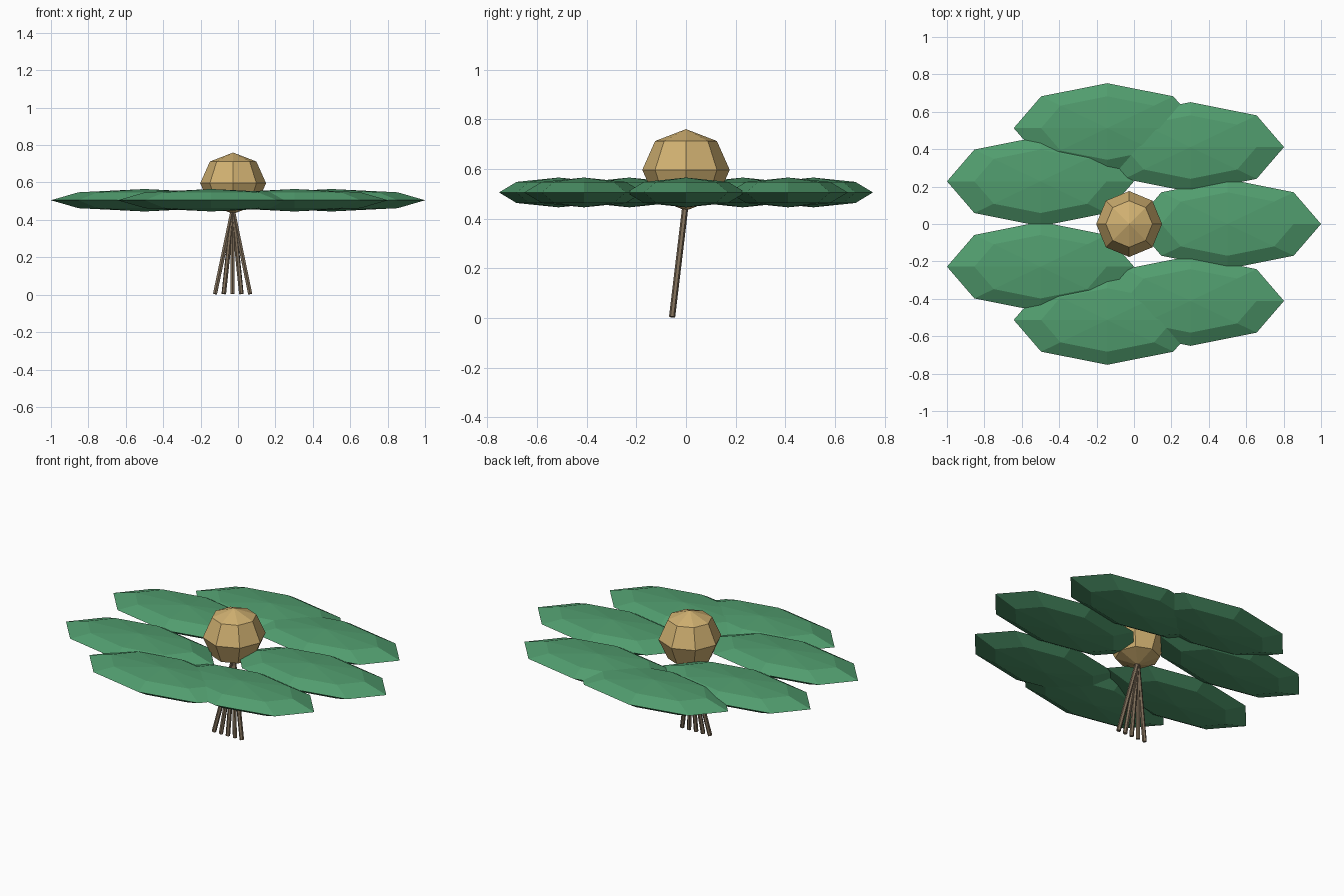
import bpy, math
from mathutils import Vector

if "Cube" in bpy.data.objects:
    bpy.data.objects.remove(bpy.data.objects["Cube"])

CX = -0.026  # ring centre in x


def material(name, rgb):
    m = bpy.data.materials.new(name)
    m.diffuse_color = (*rgb, 1)
    m.use_nodes = True
    m.node_tree.nodes["Principled BSDF"].inputs["Base Color"].default_value = m.diffuse_color
    return m


GREEN = material("leaf green", (0.082, 0.335, 0.156))
TAN = material("pale tan", (0.63, 0.435, 0.165))
BROWN = material("stem brown", (0.21, 0.155, 0.1))


def finish(name, mat):
    ob = bpy.context.object
    ob.name = name
    ob.data.materials.append(mat)
    return ob


def ellipsoid(name, loc, size, mat):
    bpy.ops.mesh.primitive_uv_sphere_add(segments=8, ring_count=4, radius=1, location=loc)
    ob = finish(name, mat)
    ob.scale = size


def rod(name, a, b, r, mat):
    a, b = Vector(a), Vector(b)
    d = b - a
    bpy.ops.mesh.primitive_cylinder_add(vertices=6, radius=r, depth=d.length, location=(a + b) / 2)
    ob = finish(name, mat)
    ob.rotation_euler = d.to_track_quat('Z', 'Y').to_euler()


# Seven flattened leaf lobes in a ring, all stretched along x
for i in range(7):
    t = 2 * math.pi * i / 7
    ellipsoid(f"leaf_{i + 1}", (CX + 0.526 * math.cos(t), 0.526 * math.sin(t), 0.505),
              (0.5, 0.24, 0.06), GREEN)

# Central ball
ellipsoid("center_ball", (CX, 0, 0.596), (0.176, 0.176, 0.164), TAN)

# Five stems fanning out downwards
for i in range(5):
    x = CX - 0.003 + (i - 2) * 0.047
    rod(f"stem_{i + 1}", (x, -0.056, 0.004), (CX - 0.002, -0.002, 0.455), 0.0125, BROWN)
